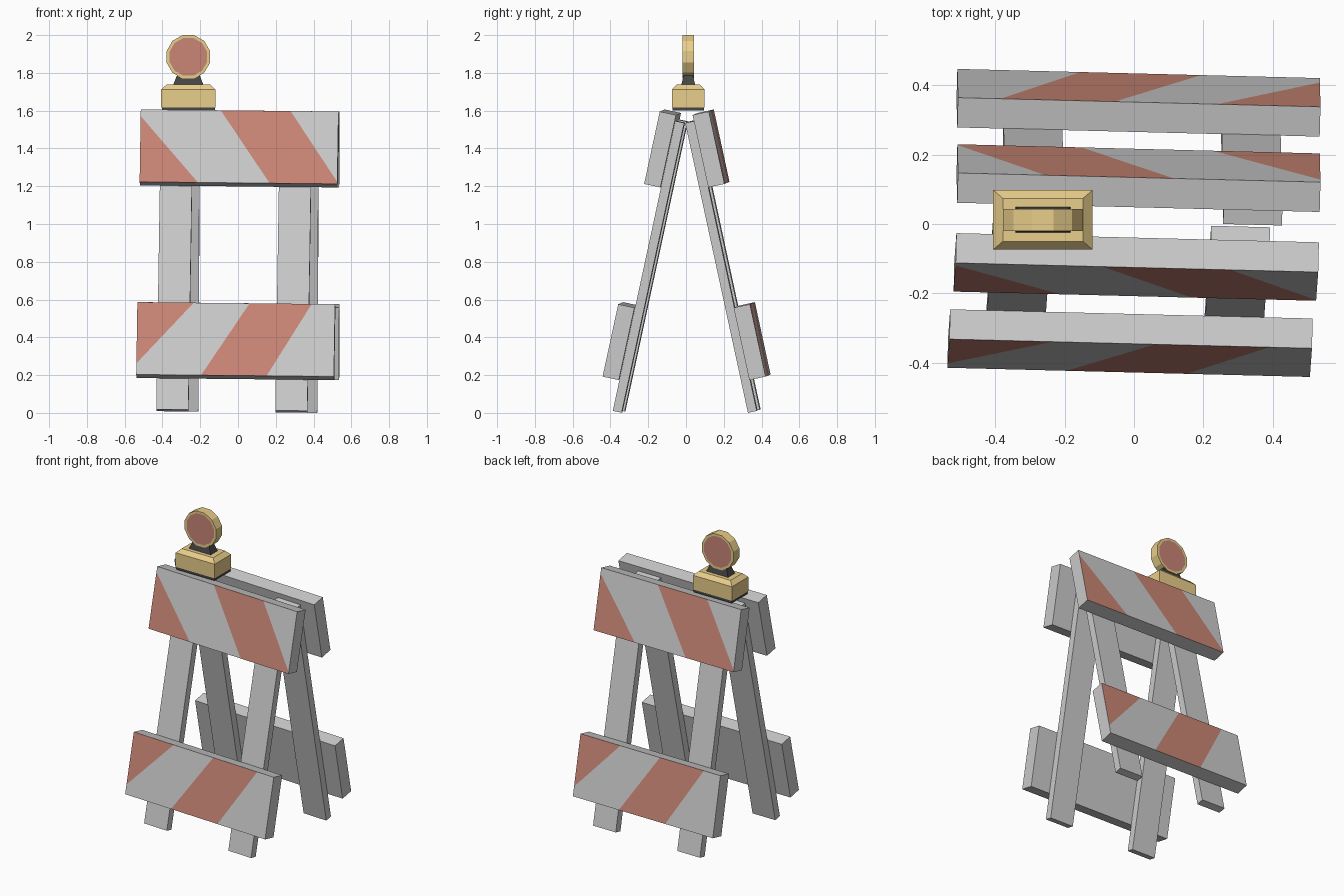
import bpy, bmesh
from math import radians, cos
from mathutils import Matrix, Vector

if "Cube" in bpy.data.objects:
    bpy.data.objects.remove(bpy.data.objects["Cube"])


def material(name, rgb):
    m = bpy.data.materials.new(name)
    m.diffuse_color = (*rgb, 1)
    m.use_nodes = True
    m.node_tree.nodes["Principled BSDF"].inputs["Base Color"].default_value = m.diffuse_color
    return m


RED = material("stripe_red", (0.59, 0.24, 0.18))
YELLOW = material("lamp_yellow", (0.82, 0.62, 0.26))
DARK = material("dark_rubber", (0.06, 0.06, 0.06))


def finish(bm, name, mats, matrix=Matrix()):
    bmesh.ops.recalc_face_normals(bm, faces=bm.faces)
    me = bpy.data.meshes.new(name)
    bm.to_mesh(me)
    bm.free()
    for m in mats:
        me.materials.append(m)
    ob = bpy.data.objects.new(name, me)
    ob.matrix_world = matrix
    bpy.context.collection.objects.link(ob)
    return ob


def box(size):
    bm = bmesh.new()
    bmesh.ops.create_cube(bm, size=1)
    bmesh.ops.scale(bm, vec=size, verts=bm.verts)
    return bm


def tapered(name, centre, bottom, top, z0, z1, mat):
    """Box whose top rectangle differs from its bottom one."""
    bm = box((1, 1, 1))
    for v in bm.verts:
        w, d = top if v.co.z > 0 else bottom
        v.co = (v.co.x * w, v.co.y * d, z1 if v.co.z > 0 else z0)
    return finish(bm, name, [mat], Matrix.Translation((*centre, 0)))


BOARD_W, BOARD_T, BOARD_H = 1.047, 0.088, 0.392
LEG_W, LEG_T, LEG_L = 0.17, 0.048, 1.57
YAW, ROLL, TILT = radians(-1.45), radians(0.6), radians(12.2)
LEAN = Matrix.Rotation(YAW, 4, 'Z') @ Matrix.Rotation(ROLL, 4, 'Y')


def board(name, matrix, cuts):
    """Plank with slanted stripes; cuts are (x at top, x at bottom) pairs."""
    bm = box((BOARD_W, BOARD_T, BOARD_H))
    h = BOARD_H / 2
    planes = [(Vector((b, 0, -h)), Vector((2 * h, 0, b - t))) for t, b in cuts]

    def outer():
        return [f for f in bm.faces if f.calc_center_median().y < -BOARD_T / 2 + 1e-4]

    bm.normal_update()
    for co, no in planes:
        fs = outer()
        geom = fs + list({e for f in fs for e in f.edges}) + list({v for f in fs for v in f.verts})
        bmesh.ops.bisect_plane(bm, geom=geom, plane_co=co, plane_no=no, dist=1e-5)
    for f in outer():
        c = f.calc_center_median()
        passed = sum((c - co).dot(no) > 0 for co, no in planes)
        f.material_index = 1 if passed % 2 == 0 else 0
    finish(bm, name, [None, RED], matrix)


UPPER = [(-0.554, -0.215), (-0.10, 0.165), (0.27, 0.53)]
LOWER = [(-0.225, -0.578), (0.071, -0.18), (0.40, 0.167)]

# Two leaning frames; the back one is the front one turned half a circle
for side, turn, boards, leg_y, leg_xs in (
        ("front", 0, ((0.0065, -0.124), (-0.0115, -0.344)), -0.189, (-0.335, 0.295)),
        ("back", radians(180), ((0.013, 0.1325), (0.013, 0.35)), 0.196, (-0.291, 0.339))):
    rot = LEAN @ Matrix.Rotation(turn, 4, 'Z') @ Matrix.Rotation(-TILT, 4, 'X')
    for label, (x, y), z, cuts in (("upper", boards[0], 1.40, UPPER),
                                   ("lower", boards[1], 0.38, LOWER)):
        board(f"{side}_{label}_board", Matrix.Translation((x, y, z)) @ rot, cuts)
    for label, x in zip(("left", "right"), leg_xs):
        place = Matrix.Translation((x, leg_y - 0.0253 * x, 0.777 - 0.0105 * x))
        finish(box((LEG_W, LEG_T, LEG_L)), f"{side}_{label}_leg", [], place @ rot)

# Warning lamp: rubber pad, battery case with sloped rim, stem
C = (-0.263, 0.012)
tapered("lamp_pad", C, (0.28, 0.165), (0.28, 0.165), 1.60, 1.619, DARK)
tapered("lamp_case", C, (0.287, 0.172), (0.287, 0.172), 1.618, 1.712, YELLOW)
tapered("lamp_case_rim", C, (0.287, 0.172), (0.231, 0.124), 1.712, 1.738, YELLOW)
tapered("lamp_stem", C, (0.16, 0.074), (0.122, 0.05), 1.737, 1.785, DARK)

# Twelve-sided lamp head with a coloured lens on both faces
bm = bmesh.new()
R = 0.115 / cos(radians(15))
bmesh.ops.create_cone(bm, cap_ends=True, segments=12, radius1=R, radius2=R, depth=0.063,
                      matrix=Matrix.Rotation(radians(90), 4, 'X') @ Matrix.Rotation(radians(15), 4, 'Z'))
lenses = [f for f in bm.faces if len(f.verts) == 12]
bmesh.ops.inset_individual(bm, faces=lenses, thickness=0.016)
for f in lenses:
    f.material_index = 1
finish(bm, "lamp_head", [YELLOW, RED], Matrix.Translation((*C, 1.885)))
